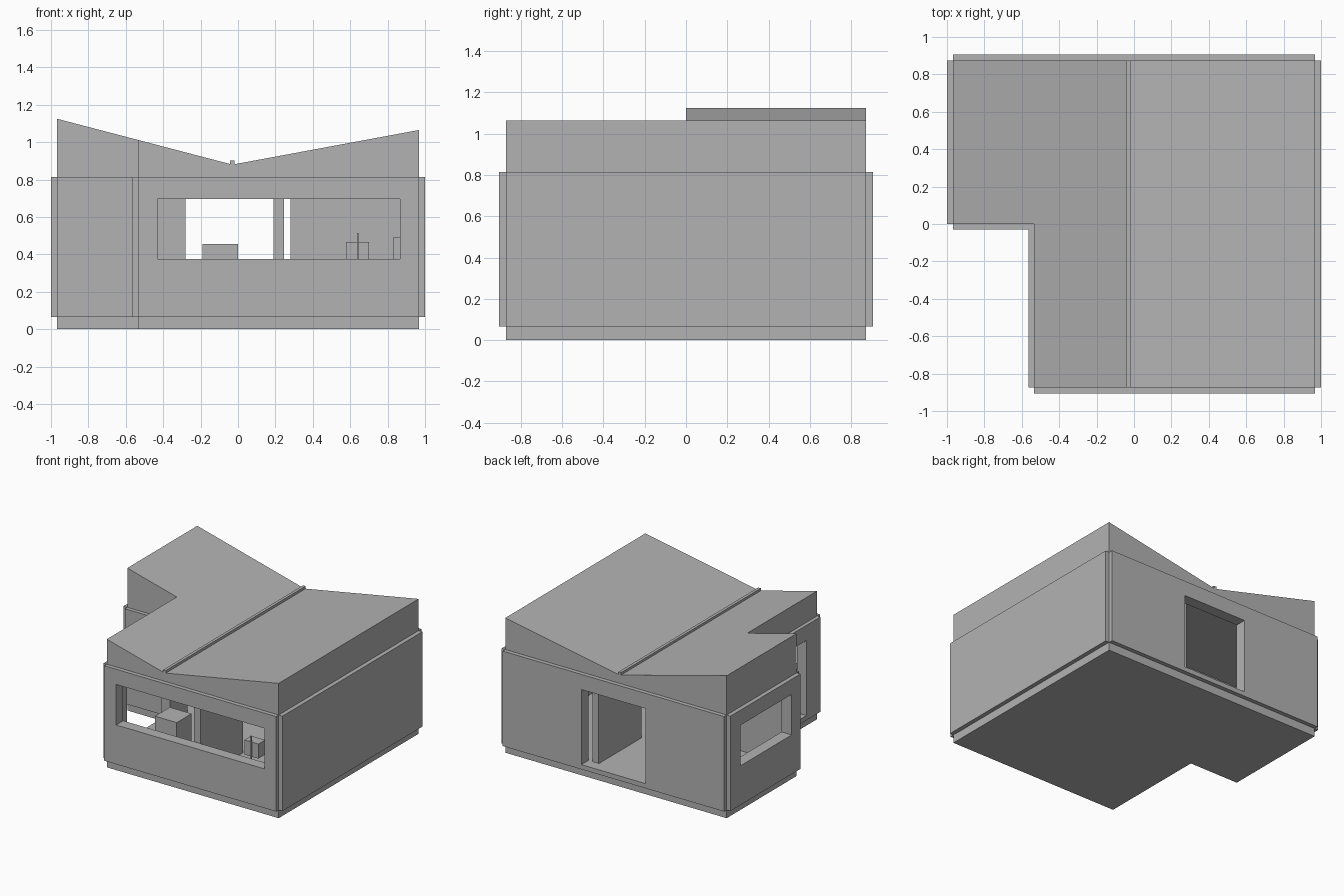
import bpy, bmesh

if "Cube" in bpy.data.objects:
    bpy.data.objects.remove(bpy.data.objects["Cube"])

grey = bpy.data.materials.new("plain grey")
grey.diffuse_color = (0.45, 0.45, 0.45, 1)
grey.use_nodes = True
grey.node_tree.nodes["Principled BSDF"].inputs["Base Color"].default_value = grey.diffuse_color

# Main plan dimensions
X, Y = 0.967, 0.873       # core half sizes
NX = -0.535               # corner notch ends here in x, and at y = 0
T = 0.055                 # wall thickness
C = 0.033                 # cladding thickness
FLOOR, CEILING = 0.10, 0.75
SILL, HEAD = 0.375, 0.695


def finish(name, bm):
    bmesh.ops.recalc_face_normals(bm, faces=bm.faces)
    me = bpy.data.meshes.new(name)
    bm.to_mesh(me)
    bm.free()
    me.materials.append(grey)
    ob = bpy.data.objects.new(name, me)
    bpy.context.collection.objects.link(ob)
    return ob


def box(name, x0, x1, y0, y1, z0, z1):
    bm = bmesh.new()
    bmesh.ops.create_cube(bm, size=1)
    for v in bm.verts:
        v.co = (x1 if v.co.x > 0 else x0, y1 if v.co.y > 0 else y0,
                z1 if v.co.z > 0 else z0)
    return finish(name, bm)


def prism(name, points, offset):
    """Extrude a closed outline of 3D points along an offset."""
    bm = bmesh.new()
    face = bm.faces.new([bm.verts.new(p) for p in points])
    ext = bmesh.ops.extrude_face_region(bm, geom=[face])
    bmesh.ops.translate(bm, vec=offset, verts=[
        e for e in ext["geom"] if isinstance(e, bmesh.types.BMVert)])
    return finish(name, bm)


def cut(ob, *cutters):
    for c in cutters:
        m = ob.modifiers.new("cut", 'BOOLEAN')
        m.operation, m.solver, m.object = 'DIFFERENCE', 'EXACT', c
        c.hide_render = True
        c.hide_set(True)


def roof_profile(x0, y):
    """Butterfly section from x0 to the right wall."""
    slope = (1.125 - 0.88) / (X - 0.03)
    return [(x0, y, 0), (X, y, 0), (X, y, 1.065), (-0.03, y, 0.88),
            (x0, y, 0.88 + slope * (-0.03 - x0))]


# Core: butterfly-roofed body with a notched corner
core = prism("house_body", roof_profile(-X, -Y), (0, 2 * Y, 0))
notch = box("notch_cutter", -1.5, NX, -1.5, 0, -1, 2)

# Hollow room following the L-shaped plan
room = prism("room_cutter", [
    (NX + T, -Y + T, FLOOR), (X - T, -Y + T, FLOOR), (X - T, Y - T, FLOOR),
    (-X + T, Y - T, FLOOR), (-X + T, T, FLOOR), (NX + T, T, FLOOR)],
    (0, 0, CEILING - FLOOR))

# Openings
front_window = box("front_window_cutter", -0.43, 0.865, -1, -0.78, SILL, HEAD)
left_window = box("left_window_cutter", -1.1, -0.87, 0.11, 0.75, SILL, HEAD)
back_door = box("back_door_cutter", -0.28, 0.28, 0.78, 1, FLOOR + 0.002, HEAD)
side_door = box("side_door_cutter", -0.6, -0.44, -0.70, -0.16, FLOOR + 0.002, HEAD)
cut(core, notch, room, front_window, left_window, back_door, side_door)

# Cladding panels, one per outside wall
Z0, Z1 = 0.065, 0.815
cut(box("front_cladding", NX, X, -Y - C, -Y, Z0, Z1), front_window)
cut(box("back_cladding", -X, X, Y, Y + C, Z0, Z1), back_door)
cut(box("left_cladding", -X - C, -X, 0, Y, Z0, Z1), left_window)
cut(box("side_cladding", NX - 0.028, NX, -Y, 0, Z0, Z1), side_door)
box("right_cladding", X, X + C, -Y, Y, Z0, Z1)
box("porch_cladding", -X, NX, -0.03, 0, Z0, Z1)

# Strip along the roof valley
box("valley_strip", -0.043, -0.02, -Y, Y, 0.875, 0.902)

# Inner partition with a central doorway
partition = box("partition", 0.19, 0.245, -Y + T, Y - T, FLOOR, CEILING)
cut(partition, box("inner_door_cutter", 0.1, 0.3, -0.285, 0.285, 0, HEAD))

# Furniture seen through the windows
box("counter", -0.19, 0, -0.765, -0.58, FLOOR, 0.455)
box("basin", 0.577, 0.70, -0.745, -0.66, 0.35, 0.465)
box("basin_post", 0.635, 0.645, -0.755, -0.745, FLOOR, 0.515)
box("cabinet", 0.83, X - T, -0.5, -0.2, FLOOR, 0.49)
